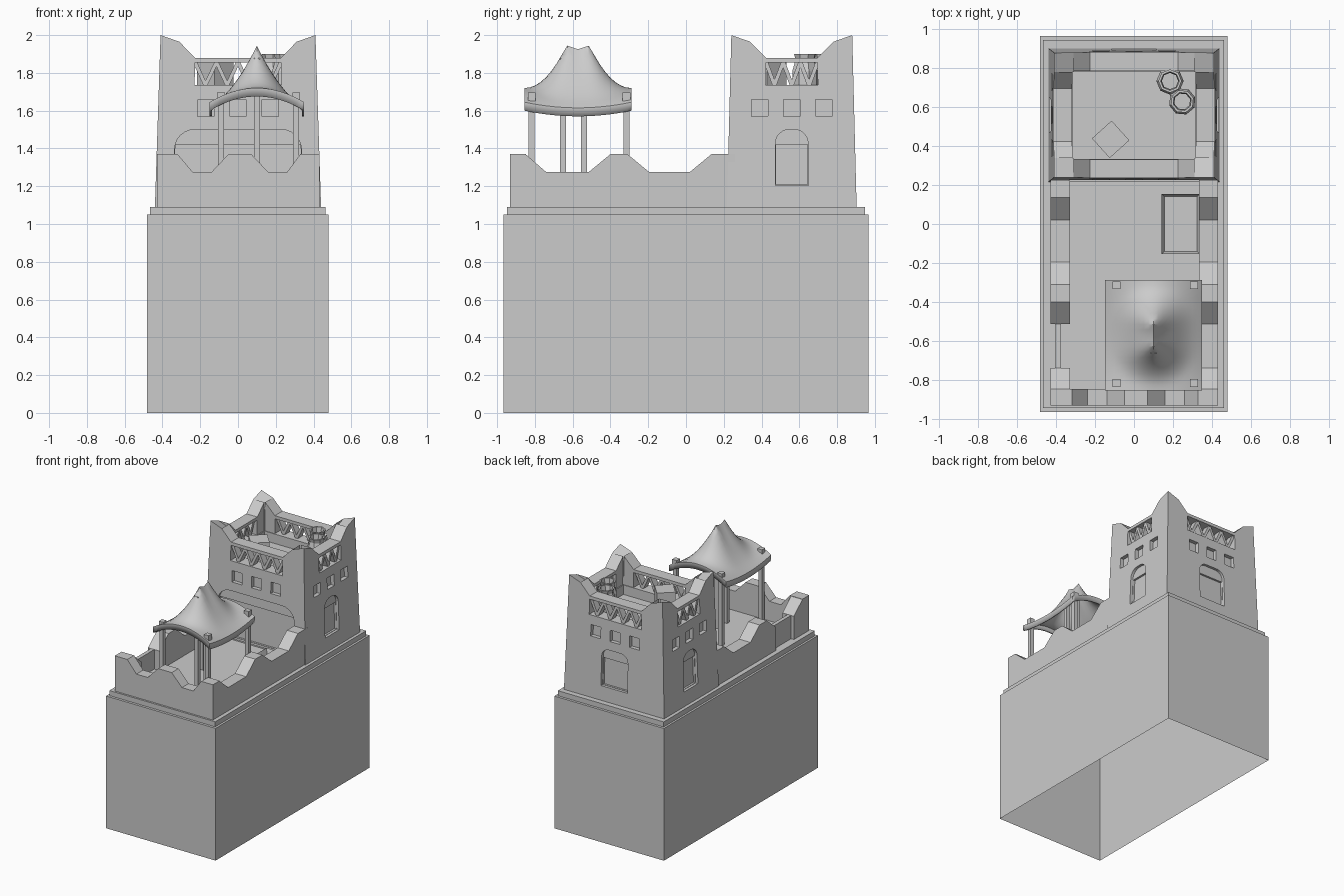
import bpy, bmesh, math
from mathutils import Matrix, Vector

if "Cube" in bpy.data.objects:
    bpy.data.objects.remove(bpy.data.objects["Cube"])

TC = 0.56            # tower centre in y
TX, TY = 0.41, 0.32  # tower half sizes at the top
WALL = 0.095


def finish(name, bm, smooth=False):
    bmesh.ops.recalc_face_normals(bm, faces=bm.faces)
    me = bpy.data.meshes.new(name)
    bm.to_mesh(me)
    bm.free()
    ob = bpy.data.objects.new(name, me)
    bpy.context.collection.objects.link(ob)
    if smooth:
        bpy.ops.object.select_all(action='DESELECT')
        ob.select_set(True)
        bpy.context.view_layer.objects.active = ob
        bpy.ops.object.shade_smooth_by_angle(angle=math.radians(40))
    return ob


def add_box(bm, x0, x1, y0, y1, z0, z1):
    m = Matrix.Translation(((x0 + x1) / 2, (y0 + y1) / 2, (z0 + z1) / 2))
    m = m @ Matrix.Diagonal((x1 - x0, y1 - y0, z1 - z0, 1))
    return bmesh.ops.create_cube(bm, size=1, matrix=m)['verts']


def add_prism(bm, pts, fn, d0, d1):
    """Extrude the outline pts (u, z) from depth d0 to d1; fn places (u, d, z)."""
    a = [bm.verts.new(fn(u, d0, z)) for u, z in pts]
    b = [bm.verts.new(fn(u, d1, z)) for u, z in pts]
    bm.faces.new(a)
    bm.faces.new(b[::-1])
    n = len(pts)
    for i in range(n):
        bm.faces.new((a[i], b[i], b[(i + 1) % n], a[(i + 1) % n]))


def taper(x, y, z):
    s = 1 + (2 - z) * 0.08
    return Vector((x * s, TC + y * s, z))


# the four tower sides: u runs along the wall, d goes inward from its face
SIDES = {
    'front': lambda u, d, z: taper(u, -TY + d, z),
    'back': lambda u, d, z: taper(u, TY - d, z),
    'right': lambda u, d, z: taper(TX - d, u, z),
    'left': lambda u, d, z: taper(-TX + d, u, z),
}


def rect(u0, u1, z0, z1):
    return [(u0, z0), (u1, z0), (u1, z1), (u0, z1)]


def arch(w, z0, z1, rx, rz):
    right = [(w - rx + rx * math.cos(t), z1 - rz + rz * math.sin(t))
             for t in [i * math.pi / 12 for i in range(7)]]
    left = [(-u, z) for u, z in right[::-1]]
    pts = [(-w, z0), (w, z0)] + right + left
    return [p for i, p in enumerate(pts) if p not in pts[:i]]


# plinth, open underneath
bm = bmesh.new()
add_box(bm, -.483, .48, -.967, .967, 0, 1.05)
bm.faces.ensure_lookup_table()
bmesh.ops.delete(bm, geom=[f for f in bm.faces if f.calc_center_median().z < .01], context='FACES')
finish('plinth', bm)
bm = bmesh.new()
add_box(bm, -.467, .463, -.947, .947, 1.05, 1.09)
finish('ledge', bm)
bm = bmesh.new()
add_box(bm, -.4, .4, -.9, .3, 1.09, 1.12)
finish('terrace_floor', bm)

# terrace parapet with stepped outline
HI, LO = 1.37, 1.275
bm = bmesh.new()
front = [(-.43, 1.09), (.432, 1.09), (.432, HI), (.33, HI), (.26, LO), (.16, LO), (.07, HI),
         (-.05, HI), (-.14, LO), (-.24, LO), (-.32, HI), (-.43, HI)]
add_prism(bm, front, lambda u, d, z: Vector((u, -.932 + d, z)), 0, .085)
near = [(-.93, 1.09), (-.74, 1.09), (-.74, LO), (-.85, HI), (-.93, HI)]
far = [(-.515, 1.09), (.26, 1.09), (.26, HI), (.135, HI), (.02, LO), (-.195, LO),
       (-.31, HI), (-.4, HI), (-.515, LO)]
for x0, x1 in ((-.43, -.33), (.335, .432)):
    for prof in (near, far):
        add_prism(bm, prof, lambda u, d, z: Vector((d, u, z)), x0, x1)
add_box(bm, .335, .432, -.74, -.515, 1.09, LO)
finish('terrace_parapet', bm)
bm = bmesh.new()
add_box(bm, -.405, -.375, -.74, -.515, 1.09, LO)
finish('side_gate', bm)

# shallow raised hatch with sunken top
bm = bmesh.new()
add_box(bm, .142, .338, -.155, .155, 1.11, 1.17)
top = max(bm.faces, key=lambda f: f.calc_center_median().z)
bmesh.ops.inset_region(bm, faces=[top], thickness=.02)
bmesh.ops.translate(bm, verts=top.verts, vec=(0, 0, -.04))
finish('floor_hatch', bm)

# tower body, with recesses cut
SILL = 1.735
bm = bmesh.new()
for v in add_box(bm, -TX, TX, -TY, TY, 1.09, SILL):
    v.co = taper(*v.co)
tower = finish('tower_body', bm)

niches, panels, well = bmesh.new(), bmesh.new(), bmesh.new()
for side, fn in SIDES.items():
    for c in (-.165, 0, .165):
        add_prism(niches, rect(c - .042, c + .042, 1.57, 1.66), fn, -.05, .03)
    if side == 'front':
        w, z0, rx, rz = .32, 1.13, .1, .1
    elif side == 'back':
        w, z0, rx, rz = .11, 1.205, .06, .06
    else:
        w, z0, rx, rz = .082, 1.205, .07, .07
    add_prism(niches, arch(w, z0, 1.5, rx, rz), fn, -.05, .02)
    add_prism(panels, rect(-w + .003, w - .003, z0 + .003, 1.42), fn, -.05, .035)
add_box(well, -TX + WALL, TX - WALL, TC - TY + WALL, TC + TY - WALL, 1.66, 1.9)
for name, cb in (('niche_cutter', niches), ('panel_cutter', panels), ('roof_cutter', well)):
    cut = finish(name, cb)
    cut.hide_render = True
    mod = tower.modifiers.new(name, 'BOOLEAN')
    mod.operation, mod.solver, mod.object = 'DIFFERENCE', 'EXACT', cut
    bpy.context.view_layer.objects.active = tower
    bpy.ops.object.modifier_apply(modifier=name)
    bpy.data.objects.remove(cut)

# tower parapet: corner horns, shoulders, rail and zigzag lattice
bm = bmesh.new()
for sx in (-1, 1):
    for sy in (-1, 1):
        xs, ys = (TX, TX - .1), (TY, TY - .1)
        for v in add_box(bm, -1, 1, -1, 1, 0, 1):
            i, j, up = int(v.co.x < 0), int(v.co.y < 0), v.co.z > .5
            v.co = taper(sx * xs[i], sy * ys[j], 2 - .035 * (i + j) if up else SILL)
for side, fn in SIDES.items():
    half, n = (TX, 4) if side in ('front', 'back') else (TY, 3)
    e, o = half - .1, half - .185
    for s in (-1, 1):
        add_prism(bm, [(s * e, SILL), (s * o, SILL), (s * o, 1.88), (s * e, 1.965)], fn, 0, WALL)
    add_prism(bm, rect(-o, o, 1.855, 1.88), fn, 0, WALL)
    step, t = o / n, .011
    for k in range(2 * n):
        u0, u1 = -o + k * step, -o + (k + 1) * step
        za, zb = (1.857, SILL) if k % 2 == 0 else (SILL, 1.857)
        add_prism(bm, [(u0 - t, za), (u0 + t, za), (u1 + t, zb), (u1 - t, zb)], fn, .015, .07)
finish('tower_parapet', bm)

# roof chest, turned 45 degrees
bm = bmesh.new()
add_box(bm, -.068, .068, -.068, .068, 1.655, 1.86)
bmesh.ops.rotate(bm, verts=bm.verts, cent=(0, 0, 0), matrix=Matrix.Rotation(math.radians(42), 3, 'Z'))
bmesh.ops.translate(bm, verts=bm.verts, vec=(-.12, .435, 0))
finish('roof_chest', bm)

# open jars
JAR = [(.045, 1.655), (.07, 1.74), (.07, 1.81), (.052, 1.87), (.06, 1.9), (.048, 1.9), (.042, 1.86), (.05, 1.78)]
for idx, (cx, cy) in enumerate(((.185, .735), (.248, .63))):
    bm = bmesh.new()
    rings = [[bm.verts.new((cx + r * math.cos(a), cy + r * math.sin(a), z))
              for a in [idx * .3 + i * math.tau / 8 for i in range(8)]] for r, z in JAR]
    for p, q in zip(rings, rings[1:]):
        for i in range(8):
            j = (i + 1) % 8
            bm.faces.new((p[i], p[j], q[j], q[i]))
    bm.faces.new(rings[0][::-1])
    bm.faces.new(rings[-1])
    finish('roof_jar', bm)

# canopy posts
CX, CY, HX, HY = .1, -.572, .25, .283
posts = [(x, y, 1.69) for x in (-.09, .308) for y in (-.817, -.315)]
posts += [(CX, y, 1.88) for y in (-.65, -.54)]
for x, y, h in posts:
    bm = bmesh.new()
    add_box(bm, x - .016, x + .016, y - .016, y + .016, 1.11, h)
    if h < 1.8:
        add_box(bm, x - .02, x + .02, y - .02, y + .02, 1.65, 1.695)
    finish('canopy_post', bm)


# draped canopy cloth: twin peaks on a sagging sheet
def cloth_height(s, t):
    dx, dy = s * HX, abs(t * HY)
    eave = 1.72 - .075 * s * s - .03 * s * s * (1 - t * t)
    d = math.hypot(dx, max(0, dy - .06))
    dip = .02 * max(0, 1 - dy / .06) * max(0, 1 - abs(dx) / .1)
    return eave + .225 * max(0, 1 - d / .22) ** 2 - dip


bm = bmesh.new()
bmesh.ops.create_grid(bm, x_segments=20, y_segments=20, size=1)
for v in bm.verts:
    s, t = v.co.x, v.co.y
    v.co = (CX + s * HX, CY + t * HY, cloth_height(s, t))
# hem hanging from the edge
edges = [e for e in bm.edges if e.is_boundary]
hem = bmesh.ops.extrude_edge_only(bm, edges=edges)['geom']
bmesh.ops.translate(bm, verts=[g for g in hem if isinstance(g, bmesh.types.BMVert)], vec=(0, 0, -.045))
cloth = finish('canopy_cloth', bm, smooth=True)
mod = cloth.modifiers.new('thickness', 'SOLIDIFY')
mod.thickness, mod.offset = .012, -1
